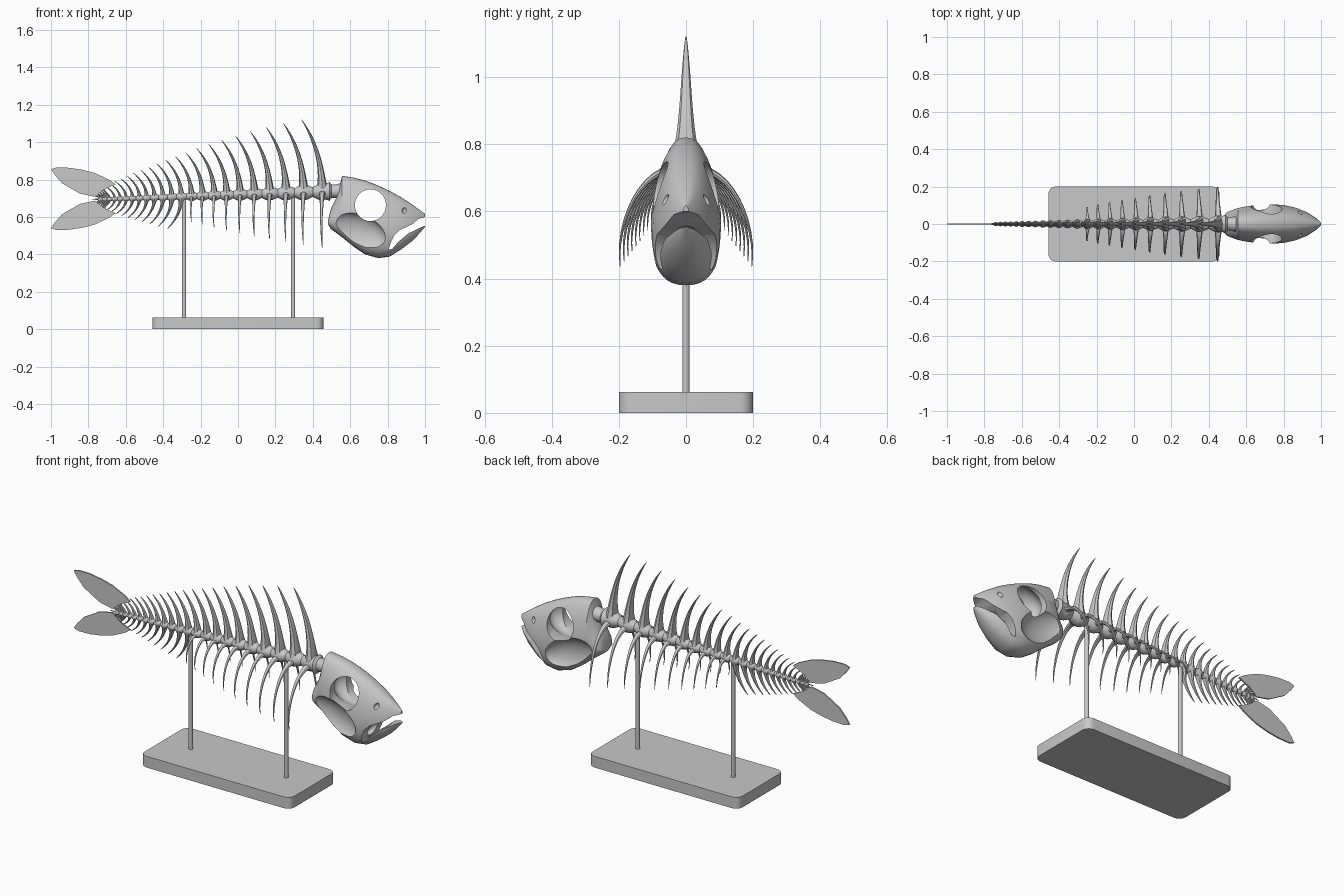
import bpy, bmesh, math
from mathutils import Vector, Matrix

cube = bpy.data.objects.get("Cube")
if cube:
    bpy.data.objects.remove(cube)

bone = bpy.data.materials.new("bone_grey")
bone.use_nodes = True
GREY = (0.58, 0.58, 0.58, 1)
bone.diffuse_color = GREY
bone.node_tree.nodes["Principled BSDF"].inputs["Base Color"].default_value = GREY


def finish(bm, name):
    bmesh.ops.recalc_face_normals(bm, faces=bm.faces)
    mesh = bpy.data.meshes.new(name)
    bm.to_mesh(mesh)
    bm.free()
    mesh.materials.append(bone)
    ob = bpy.data.objects.new(name, mesh)
    bpy.context.collection.objects.link(ob)
    return ob


def smooth(ob, degrees=40):
    bpy.ops.object.select_all(action='DESELECT')
    ob.select_set(True)
    bpy.context.view_layer.objects.active = ob
    bpy.ops.object.shade_smooth_by_angle(angle=math.radians(degrees))


def loft(bm, rings):
    rows = [[bm.verts.new(p) for p in ring] for ring in rings]
    n = len(rows[0])
    for a, b in zip(rows, rows[1:]):
        for k in range(n):
            bm.faces.new((a[k], a[(k + 1) % n], b[(k + 1) % n], b[k]))
    bm.faces.new(rows[0][::-1])
    bm.faces.new(rows[-1])


def bezier(points, t):
    pts = [Vector(p) for p in points]
    while len(pts) > 1:
        pts = [a.lerp(b, t) for a, b in zip(pts, pts[1:])]
    return pts[0]


def spike(bm, control, side, radius, wide, deep, steps=12, sides=8):
    """Tapered bone along a curve, flared at its root."""
    side = Vector(side)
    rings = []
    for i in range(steps + 1):
        t = i / steps
        p = bezier(control, t)
        tangent = (bezier(control, min(t + .02, 1)) - bezier(control, max(t - .02, 0))).normalized()
        normal = tangent.cross(side)
        r = radius * (.6 * (1 - t) ** .8 + .4 * (1 - t) ** 6) + .0015
        rings.append([p + side * (math.cos(a) * r * wide) + normal * (math.sin(a) * r * deep)
                      for a in (math.tau * k / sides for k in range(sides))])
    loft(bm, rings)


def prism(name, outline, half):
    """Plate from an x-z outline, centred on y = 0."""
    bm = bmesh.new()
    loft(bm, [[(x, y, z) for x, z in outline] for y in (-half, half)])
    return finish(bm, name)


def ellipsoid(name, centre, size, tilt=0):
    bm = bmesh.new()
    bmesh.ops.create_uvsphere(bm, u_segments=40, v_segments=24, radius=1)
    bm.transform(Matrix.Translation(centre) @ Matrix.Rotation(tilt, 4, 'Y')
                 @ Matrix.Diagonal((*size, 1)))
    return finish(bm, name)


def cut(target, cutter):
    mod = target.modifiers.new("cut", 'BOOLEAN')
    mod.operation = 'DIFFERENCE'
    mod.solver = 'EXACT'
    mod.object = cutter
    cutter.hide_render = True
    bpy.context.view_layer.objects.active = target
    bpy.ops.object.modifier_apply(modifier=mod.name)
    bpy.data.objects.remove(cutter)


# Display base with rounded corners
bm = bmesh.new()
bmesh.ops.create_cube(bm, size=1)
bm.transform(Matrix.Translation((0, 0, .031)) @ Matrix.Diagonal((.916, .4, .062, 1)))
uprights = [e for e in bm.edges if abs(e.verts[0].co.z - e.verts[1].co.z) > .01]
bmesh.ops.bevel(bm, geom=uprights, offset=.04, segments=6, profile=.5, affect='EDGES')
smooth(finish(bm, "base"))

# Two support rods
for name, x in (("rear_rod", -.288), ("front_rod", .295)):
    bm = bmesh.new()
    bmesh.ops.create_cone(bm, cap_ends=True, segments=16, radius1=.011, radius2=.011, depth=.66)
    bm.transform(Matrix.Translation((x, 0, .38)))
    smooth(finish(bm, name))


# Vertebra layout: spacing and size shrink toward the tail
def spine_z(x):
    return .735 - .035 * (.45 - x)


vertebrae = []
x, step = .45, .1
for i in range(23):
    vertebrae.append((i, x, step, .045 * .94 ** i))
    x -= step
    step *= .935

# Backbone: bulging joints with narrow waists
profile = [(.57, .03), (.55, .042), (.52, .036), (.50, .036), (.488, .05)]
for i, x, step, r in vertebrae:
    profile += [(x + .2 * step, r * .93), (x, r), (x - .2 * step, r * .93), (x - .5 * step, r * .58)]
bm = bmesh.new()
loft(bm, [[(x, r * math.cos(a), spine_z(x) + r * math.sin(a))
           for a in (math.tau * k / 20 for k in range(20))] for x, r in profile])
smooth(finish(bm, "backbone"))

# Upper spines, paired ribs and lower tail spines
upper, ribs, lower = bmesh.new(), bmesh.new(), bmesh.new()
for i, x, step, r in vertebrae:
    z = spine_z(x)
    h = .385 * (1 - ((.45 - x) / 1.3) ** 1.3)
    lean = .11 * (h / .385) ** .4
    thick = .004 + .03 * h / .385
    spike(upper, [(x, 0, z + r * .4), (x - .005, 0, z + h * .6), (x - lean, 0, z + h)],
          (0, 1, 0), thick, 1.25, .8)
    if i < 10:
        reach, tip = .196 - .0118 * i, .435 + .0155 * i
        for s in (-1, 1):
            spike(ribs, [(x, s * r * .4, z - .01), (x, s * reach * .66, z + .005),
                         (x - .01, s * reach * 1.08, z - (z - tip) * .55), (x, s * reach, tip)],
                  (1, 0, 0), .026 - .0012 * i, .8, .6)
    else:
        drop = h * .88
        spike(lower, [(x, 0, z - r * .4), (x - .005, 0, z - drop * .6), (x - lean * .9, 0, z - drop)],
              (0, 1, 0), thick, 1.2, .8)
smooth(finish(upper, "upper_spines"))
smooth(finish(ribs, "ribs"))
smooth(finish(lower, "lower_tail_spines"))

# Fan of fine bones at the tail root
bm = bmesh.new()
for k in range(11):
    a = math.radians(105 + 15 * k)
    start = Vector((-.70, 0, .695))
    out = Vector((math.cos(a), 0, math.sin(a)))
    spike(bm, [start, start + out * .04, start + out * .08], (0, 1, 0), .007, 1, 1, steps=4)
smooth(finish(bm, "tail_fan"))

# Tail fin lobes, mirrored about the spine line
lobe = [(-1, .855), (-.97, .865), (-.90, .863), (-.83, .852), (-.765, .835), (-.69, .80),
        (-.655, .775), (-.72, .745), (-.765, .708), (-.845, .725), (-.94, .78), (-.98, .825)]
prism("upper_tail_fin", lobe, .004)
prism("lower_tail_fin", [(x, 1.395 - z) for x, z in lobe], .004)

# Skull: egg-shaped sections given as x, bottom, top, half width
sections = [(.482, .56, .585, .045), (.497, .535, .645, .062), (.525, .515, .70, .073),
            (.545, .50, .775, .08), (.556, .492, .82, .084), (.62, .44, .81, .097),
            (.68, .40, .795, .102), (.75, .38, .768, .104), (.81, .388, .74, .098),
            (.87, .425, .707, .084), (.93, .47, .668, .06), (.975, .517, .635, .033),
            (1, .547, .617, .01)]
rings = []
for x, low, high, w in sections:
    ring = []
    for k in range(48):
        a = math.tau * k / 48
        c, s = math.cos(a), math.sin(a)
        y = w * math.copysign(abs(c) ** .8, c) * (1 - .17 * s)
        ring.append((x, y, (low + high) / 2 + (high - low) / 2 * s))
    rings.append(ring)
bm = bmesh.new()
loft(bm, rings)
skull = finish(bm, "skull")

# Cheek hollows and nostrils on both sides
for s in (-1, 1):
    cut(skull, ellipsoid("cheek_cutter", (.637, s * .115, .522), (.163, .065, .095), math.radians(20)))
    cut(skull, ellipsoid("nostril_cutter", (.89, s * .075, .637), (.013, .03, .02), math.radians(20)))

# Brain cavity, eye sockets and open mouth
cut(skull, ellipsoid("cavity_cutter", (.71, 0, .67), (.12, .075, .095)))
eye = [(.708 + .083 * math.cos(math.tau * k / 32), .663 + .085 * math.sin(math.tau * k / 32))
       for k in range(32)]
cut(skull, prism("eye_cutter", eye, .3))
mouth = [(.805, .425), (.818, .465), (.835, .50), (.865, .53), (.93, .56), (.965, .59), (1.05, .615),
         (1.05, .56), (.99, .55), (.91, .512), (.855, .465), (.825, .43)]
cut(skull, prism("mouth_cutter", mouth, .3))
cut(skull, ellipsoid("throat_cutter", (.86, 0, .495), (.09, .05, .035), math.radians(-38)))
smooth(skull, 35)
